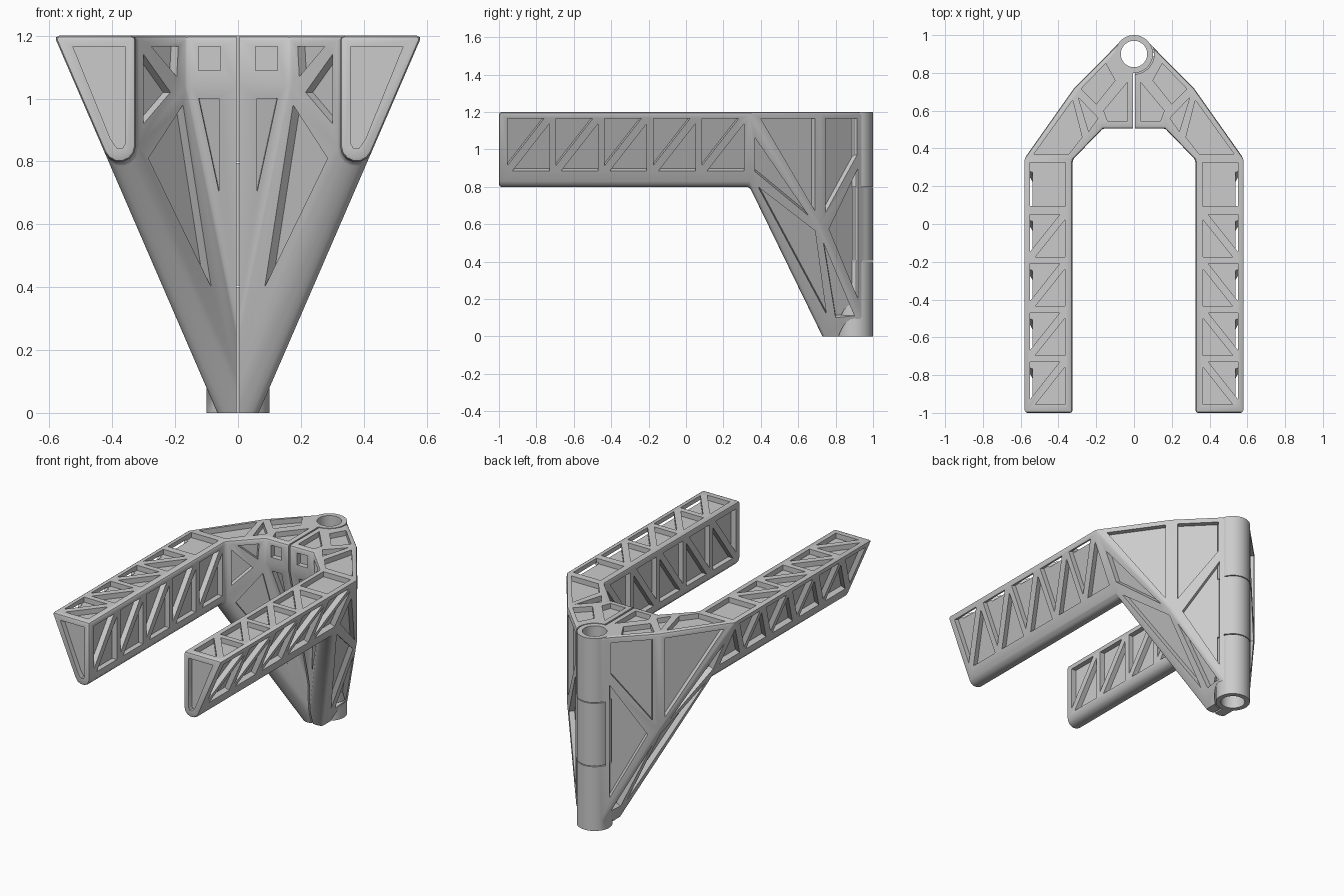
import bpy, bmesh, math
from mathutils import Vector as V

if "Cube" in bpy.data.objects:
    bpy.data.objects.remove(bpy.data.objects["Cube"])

DEPTH = 0.032
SLOPE = 0.433          # sideways lean of the outer wall
HINGE_Y = 0.9


def make_object(name, bm):
    bmesh.ops.recalc_face_normals(bm, faces=bm.faces[:])
    mesh = bpy.data.meshes.new(name)
    bm.to_mesh(mesh)
    bm.free()
    ob = bpy.data.objects.new(name, mesh)
    bpy.context.collection.objects.link(ob)
    return ob


def apply_mods(ob):
    bpy.context.view_layer.update()
    dg = bpy.context.evaluated_depsgraph_get()
    mesh = bpy.data.meshes.new_from_object(ob.evaluated_get(dg))
    ob.modifiers.clear()
    ob.data = mesh


def boolean(ob, tool, op, self_hit=False):
    tool.hide_render = True
    m = ob.modifiers.new(op, 'BOOLEAN')
    m.operation, m.object, m.solver = op, tool, 'EXACT'
    m.use_self = self_hit
    apply_mods(ob)
    bpy.data.objects.remove(tool)


def box(lo, hi):
    bm = bmesh.new()
    bmesh.ops.create_cube(bm, size=1)
    for v in bm.verts:
        v.co = V([(lo[i] + hi[i]) / 2 + v.co[i] * (hi[i] - lo[i]) for i in range(3)])
    return make_object("clip_box", bm)


def cylinder(r, z0, z1):
    bm = bmesh.new()
    bmesh.ops.create_cone(bm, cap_ends=True, segments=48, radius1=r, radius2=r, depth=z1 - z0)
    bmesh.ops.translate(bm, verts=bm.verts[:], vec=(0, HINGE_Y, (z0 + z1) / 2))
    return make_object("hinge_tool", bm)


# Arm cross-section: inner wall, leaning outer wall, rounded bottom (x, z)
arc = []
for i in range(7):
    a = math.radians(180 + 156.6 * i / 6)
    arc.append((0.377 + 0.052 * math.cos(a), 0.85 + 0.052 * math.sin(a)))
section = [(0.325, 1.2)] + arc + [(0.585, 1.2)]

# Solid half of the bracket: arm, swept lower bar and hinge web
bm = bmesh.new()
nv = lambda x, y, z: bm.verts.new((x, y, z))
front = [nv(x, -1, z) for x, z in section]
mid = [nv(x, 0.34, z) for x, z in section]
sweep = V((-SLOPE * 0.8, 0.39, -0.8)) * 1.1
end = [bm.verts.new(v.co + sweep) for v in mid[1:-1]]
G, d, A = mid[0], mid[1:-1], mid[-1]
B, N = nv(0.32, 0.72, 1.2), nv(0.317, 0.72, 0.58)
N.co.x = 0.585 - SLOPE * 0.62
B.co.x = N.co.x
Ct, Cb = nv(0.068, 0.97, 1.2), nv(0.044, 0.994, -0.05)
Qt, Qb = nv(-0.05, 0.9, 1.2), nv(-0.05, 0.9, -0.06)
F1t, F1b = nv(0.165, 0.505, 1.2), nv(0.165, 0.505, 1.04)
F2t, F2b = nv(-0.05, 0.505, 1.2), nv(-0.05, 0.505, 1.04)
n = len(section)
faces = [front]
faces += [[front[i], front[(i + 1) % n], mid[(i + 1) % n], mid[i]] for i in range(n)]
faces += [[d[i], d[i + 1], end[i + 1], end[i]] for i in range(len(d) - 1)]
faces += [[G, A, B, Ct, Qt, F2t, F1t], [A, B, N], [B, N, Cb, Ct],
          [A, N, Cb, end[-1], d[-1]], [Ct, Cb, Qb, Qt], [G, F1t, F1b, d[0]],
          [F1t, F2t, F2b, F1b], [d[0], F1b, end[0]], [F1b, F2b, end[0]],
          [F2t, Qt, Qb, end[0], F2b], end + [Cb, Qb]]
for f in faces:
    bm.faces.new(f)


# Planes of the walls that carry pockets: (point, outward normal)
def plane(a, b, c, out):
    nrm = (b - a).cross(c - a).normalized()
    return a.copy(), nrm if nrm.dot(V(out)) > 0 else -nrm


TOP = (V((0, 0, 1.2)), V((0, 0, 1)))
INNER = (V((0.325, 0, 0)), V((-1, 0, 0)))
FRONT = (V((0, -1, 0)), V((0, -1, 0)))
NECK = (V((0, 0.505, 0)), V((0, -1, 0)))
OUTER = plane(A.co, d[-1].co, N.co, (1, 0, -0.4))
SHOULDER = plane(A.co, B.co, N.co, (1, 1, 0))
BACK = plane(B.co, N.co, Ct.co, (1, 1, 0))
CORNER = plane(G.co, F1t.co, d[0].co, (-1, -1, 0))
BELLY = plane(d[0].co, F1b.co, end[0].co, (-1, -1, -0.3))
THROAT = plane(F1b.co, F2b.co, end[0].co, (0, -1, -0.3))

body = make_object("right_bracket", bm)
bev = body.modifiers.new("round", 'BEVEL')
bev.width, bev.segments = 0.014, 2
bev.limit_method, bev.angle_limit = 'ANGLE', math.radians(40)
apply_mods(body)
boolean(body, box((0.005, -2, 0), (1, 2, 1.3)), 'INTERSECT')

# Pockets between the ribs
cut = bmesh.new()


def pocket(pl, axes, pts):
    p0, nrm = pl
    a, b = axes
    k = 3 - a - b
    rings = [[], []]
    for u, w in pts:
        p = V((0, 0, 0))
        p[a], p[b] = u, w
        p[k] = p0[k] - (nrm[a] * (u - p0[a]) + nrm[b] * (w - p0[b])) / nrm[k]
        rings[0].append(cut.verts.new(p + nrm * 0.01))
        rings[1].append(cut.verts.new(p - nrm * DEPTH))
    m = len(pts)
    cut.faces.new(rings[0])
    cut.faces.new(rings[1])
    for i in range(m):
        j = (i + 1) % m
        cut.faces.new([rings[0][i], rings[0][j], rings[1][j], rings[1][i]])


def truss_bay(pl, axes, a, b, lo, hi, flip=False):
    g = 0.028
    h = g if hi > lo else -g
    for tri in ([(a, lo + h), (a, hi), (b - g, hi)], [(a + g, lo), (b, lo), (b, hi - h)]):
        pocket(pl, axes, [(w, u) for u, w in tri] if flip else tri)


XY, YZ, XZ = (0, 1), (1, 2), (0, 2)
for i in range(5):
    a = -0.955 + 0.26 * i
    b = a + 0.225
    truss_bay(OUTER, YZ, a, b, 0.885, 1.165)
    truss_bay(INNER, YZ, a, b, 0.87, 1.165)
    if i < 4:
        truss_bay(TOP, XY, a, b, 0.55, 0.365, flip=True)
    else:
        pocket(TOP, XY, [(0.362, a + 0.01), (0.55, a + 0.01), (0.55, 0.325), (0.362, 0.325)])
for pl, axes, pts in [
    (FRONT, XZ, [(.36, 1.165), (.525, 1.165), (.405, .87), (.385, .842), (.367, .842), (.36, .855)]),
    (TOP, XY, [(.15, .85), (.28, .715), (.2, .635), (.1, .76)]),
    (TOP, XY, [(.035, .545), (.14, .545), (.16, .6), (.035, .75)]),
    (TOP, XY, [(.295, .67), (.19, .56), (.24, .49)]),
    (TOP, XY, [(.325, .655), (.53, .37), (.345, .37), (.275, .46)]),
    (SHOULDER, YZ, [(.40, 1.165), (.69, 1.165), (.69, .67)]),
    (BACK, YZ, [(.745, 1.165), (.915, 1.165), (.915, .97), (.745, .66)]),
    (BACK, YZ, [(.92, .9), (.92, .2), (.765, .575)]),
    (OUTER, YZ, [(.37, 1.06), (.37, .88), (.655, .645)]),
    (OUTER, YZ, [(.385, .80), (.69, .565), (.75, .12)]),
    (OUTER, YZ, [(.735, .5), (.80, .1), (.9, .11)]),
    (CORNER, XZ, [(.19, 1.165), (.275, 1.165), (.195, 1.07)]),
    (CORNER, XZ, [(.3, 1.14), (.3, .92), (.215, 1.02)]),
    (NECK, XZ, [(.055, 1.09), (.125, 1.09), (.125, 1.165), (.055, 1.165)]),
    (BELLY, XZ, [(.175, .98), (.285, .81), (.085, .4)]),
    (THROAT, XZ, [(.06, 1.0), (.125, 1.0), (.06, .7)]),
]:
    pocket(pl, axes, pts)
boolean(body, make_object("pocket_cutters", cut), 'DIFFERENCE', True)

# Mirrored half
bm = bmesh.new()
bm.from_mesh(body.data)
for v in bm.verts:
    v.co.x *= -1
bmesh.ops.reverse_faces(bm, faces=bm.faces[:])
mesh = bpy.data.meshes.new("left_bracket")
bm.to_mesh(mesh)
bm.free()
left = bpy.data.objects.new("left_bracket", mesh)
bpy.context.collection.objects.link(left)

# Interleaved hinge knuckles with clearance and a pin hole
for ob, gaps, knuckles in [
    (body, [(-0.1, 0.405), (0.795, 1.3)], [(0.405, 0.795)]),
    (left, [(0.4, 0.8)], [(0, 0.4), (0.8, 1.2)]),
]:
    for z0, z1 in gaps:
        boolean(ob, cylinder(0.107, z0, z1), 'DIFFERENCE')
    for z0, z1 in knuckles:
        boolean(ob, cylinder(0.1, z0, z1), 'UNION')
    boolean(ob, cylinder(0.07, -0.2, 1.4), 'DIFFERENCE')
    bpy.ops.object.select_all(action='DESELECT')
    ob.select_set(True)
    bpy.context.view_layer.objects.active = ob
    bpy.ops.object.shade_smooth_by_angle(angle=math.radians(35))
